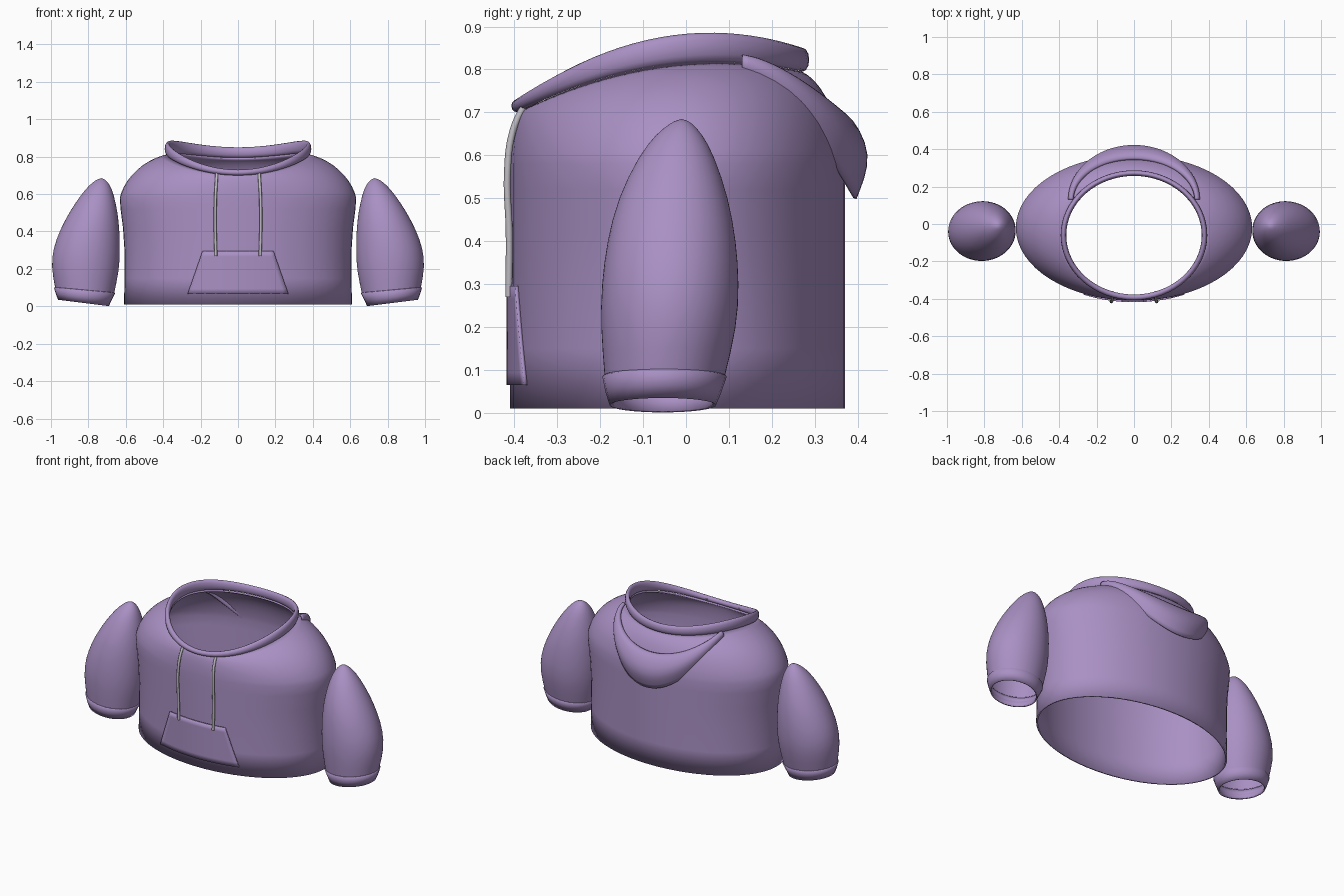
import bpy, bmesh
from math import sin, cos, pi, sqrt
from mathutils import Vector

cube = bpy.data.objects.get("Cube")
if cube:
    bpy.data.objects.remove(cube)


def make_material(name, rgb):
    mat = bpy.data.materials.new(name)
    mat.use_nodes = True
    mat.diffuse_color = (*rgb, 1)
    mat.node_tree.nodes["Principled BSDF"].inputs["Base Color"].default_value = (*rgb, 1)
    return mat


FABRIC = make_material("lilac fabric", (0.40, 0.28, 0.55))
CORD = make_material("grey cord", (0.52, 0.50, 0.54))
SEGMENTS = 64


def loft(name, rows, wrap=True, loop_rows=False, tip=None, thick=0, levels=0, mat=FABRIC):
    """Skin a list of point rows, optionally closing each row, the row list or a tip."""
    bm = bmesh.new()
    grid = [[bm.verts.new(p) for p in row] for row in rows]
    n = len(grid[0])
    pairs = list(zip(grid, grid[1:]))
    if loop_rows:
        pairs.append((grid[-1], grid[0]))
    for low, high in pairs:
        for i in range(n if wrap else n - 1):
            j = (i + 1) % n
            bm.faces.new((low[i], low[j], high[j], high[i]))
    if tip:
        top = bm.verts.new(tip)
        for i in range(n):
            bm.faces.new((grid[-1][i], grid[-1][(i + 1) % n], top))
    if loop_rows:
        bmesh.ops.recalc_face_normals(bm, faces=bm.faces)
    mesh = bpy.data.meshes.new(name)
    bm.to_mesh(mesh)
    bm.free()
    obj = bpy.data.objects.new(name, mesh)
    bpy.context.collection.objects.link(obj)
    mesh.materials.append(mat)
    for poly in mesh.polygons:
        poly.use_smooth = True
    if levels:
        sub = obj.modifiers.new("smooth", "SUBSURF")
        sub.levels = sub.render_levels = levels
    if thick:
        solid = obj.modifiers.new("thickness", "SOLIDIFY")
        solid.thickness = thick
        solid.offset = -1
    return obj


def ellipse(rx, ry, cy, z):
    return [Vector((rx * cos(a), cy + ry * sin(a), z))
            for a in (2 * pi * i / SEGMENTS for i in range(SEGMENTS))]


# Neck opening: an oval that dips at the front
def along(p):
    return (p.y + 0.39) / 0.66


neck = ellipse(0.375, 0.33, -0.06, 0)
for p in neck:
    s = along(p)
    p.z = 0.70 + 0.34 * s - 0.245 * s * s

# Torso: straight sides, then a rounded shoulder up to the neck opening
torso = [ellipse(w, 0.39, -0.02, z) for z, w in
         [(0.01, 0.61), (0.15, 0.606), (0.3, 0.607), (0.42, 0.615), (0.52, 0.628)]]
shoulder = ellipse(0.632, 0.39, -0.02, 0.58)
STEPS = 10
for k in range(STEPS + 1):
    u = k / STEPS
    out = 0.7 * (1 - cos(u * pi / 2)) + 0.3 * u
    up = 0.7 * sin(u * pi / 2) + 0.3 * u
    torso.append([Vector((a.x + (b.x - a.x) * out, a.y + (b.y - a.y) * out,
                          a.z + (b.z - a.z) * up)) for a, b in zip(shoulder, neck)])
loft("torso", torso, thick=0.01)

# Rolled hood rim standing on the neck opening
rim = []
for k in range(12):
    a = 2 * pi * k / 12
    row = []
    for p in neck:
        s = along(p)
        half = (0.03 + 0.12 * s - 0.095 * s * s) / 2
        side = Vector((p.x, p.y + 0.06, 0)).normalized()
        row.append(p + side * (0.015 * cos(a) + 0.002) + Vector((0, 0, half + half * sin(a))))
    rim.append(row)
loft("hood_rim", rim, loop_rows=True)

# Hood lying on the back: a crescent between an upper and a lower edge
COLUMNS = 33


def crescent(cx, y_mid, z_mid, end):
    row = []
    for i in range(COLUMNS):
        a = -1 + 2 * i / (COLUMNS - 1)
        c = cos(a * pi / 2)
        row.append(Vector((cx * sin(a * pi / 2), end[0] + (y_mid - end[0]) * c,
                           end[1] + (z_mid - end[1]) * c ** 1.5)))
    return row


hood = [crescent(0.33, 0.345, 0.69, (0.13, 0.82)),
        crescent(0.335, 0.365, 0.70, (0.13, 0.83)),
        crescent(0.34, 0.40, 0.655, (0.13, 0.825)),
        crescent(0.345, 0.42, 0.60, (0.13, 0.82)),
        crescent(0.345, 0.41, 0.55, (0.13, 0.81)),
        crescent(0.34, 0.39, 0.50, (0.13, 0.80))]
loft("hood_drape", hood[::-1], wrap=False, thick=0.008, levels=1)


# Sleeves and cuffs: slanted oval rings given as height, inner x, outer x, front y, back y
def sleeve_ring(side, z, x_in, x_out, y_front, y_back):
    tilt = 0.0175 * max(0, 1 - z / 0.5)
    ring = []
    for i in range(32):
        a = side * 2 * pi * i / 32
        ring.append(Vector((side * ((x_in + x_out) / 2 + (x_out - x_in) / 2 * cos(a * side)),
                            (y_front + y_back) / 2 + (y_back - y_front) / 2 * sin(a * side),
                            z + tilt * cos(a))))
    return ring if side > 0 else ring[::-1]


SLEEVE = [(0.08, 0.662, 0.978, -0.19, 0.09), (0.2, 0.635, 1.0, -0.2, 0.12),
          (0.3, 0.63, 0.99, -0.198, 0.125), (0.4, 0.632, 0.955, -0.185, 0.118),
          (0.5, 0.642, 0.905, -0.16, 0.1), (0.6, 0.664, 0.838, -0.11, 0.066),
          (0.65, 0.685, 0.793, -0.07, 0.038), (0.677, 0.708, 0.758, -0.034, 0.012)]
CUFF = [(0.018, 0.69, 0.962, -0.178, 0.07), (0.05, 0.675, 0.974, -0.188, 0.083),
        (0.085, 0.656, 0.984, -0.195, 0.095), (0.089, 0.664, 0.976, -0.188, 0.088)]
for side, word in ((1, "left"), (-1, "right")):
    loft(word + "_sleeve", [sleeve_ring(side, *r) for r in SLEEVE],
         tip=(side * 0.731, -0.01, 0.686), levels=1)
    loft(word + "_cuff", [sleeve_ring(side, *r) for r in CUFF], thick=0.008)

# Front pocket: a trapezoid plate wrapped on the torso
pocket = []
for k in range(9):
    v = k / 8
    width = 0.27 - 0.08 * v
    xs = [width * (-1 + i / 10) for i in range(21)]
    pocket.append([(x, -0.028 - 0.39 * sqrt(1 - (x / 0.607) ** 2), 0.065 + 0.23 * v) for x in xs])
loft("front_pocket", pocket, wrap=False, thick=0.008)

# Drawstrings hanging from the rim
for side, word in ((1, "left"), (-1, "right")):
    curve = bpy.data.curves.new(word + "_drawstring", "CURVE")
    curve.dimensions = "3D"
    curve.bevel_depth = 0.008
    curve.bevel_resolution = 2
    curve.use_fill_caps = True
    path = [(0.113, -0.365, 0.73), (0.114, -0.385, 0.70), (0.117, -0.405, 0.65),
            (0.121, -0.416, 0.56), (0.122, -0.412, 0.42), (0.118, -0.413, 0.27)]
    spline = curve.splines.new("BEZIER")
    spline.bezier_points.add(len(path) - 1)
    for point, (x, y, z) in zip(spline.bezier_points, path):
        point.co = (side * x, y, z)
        point.handle_left_type = point.handle_right_type = "AUTO"
    curve.materials.append(CORD)
    bpy.context.collection.objects.link(bpy.data.objects.new(word + "_drawstring", curve))
